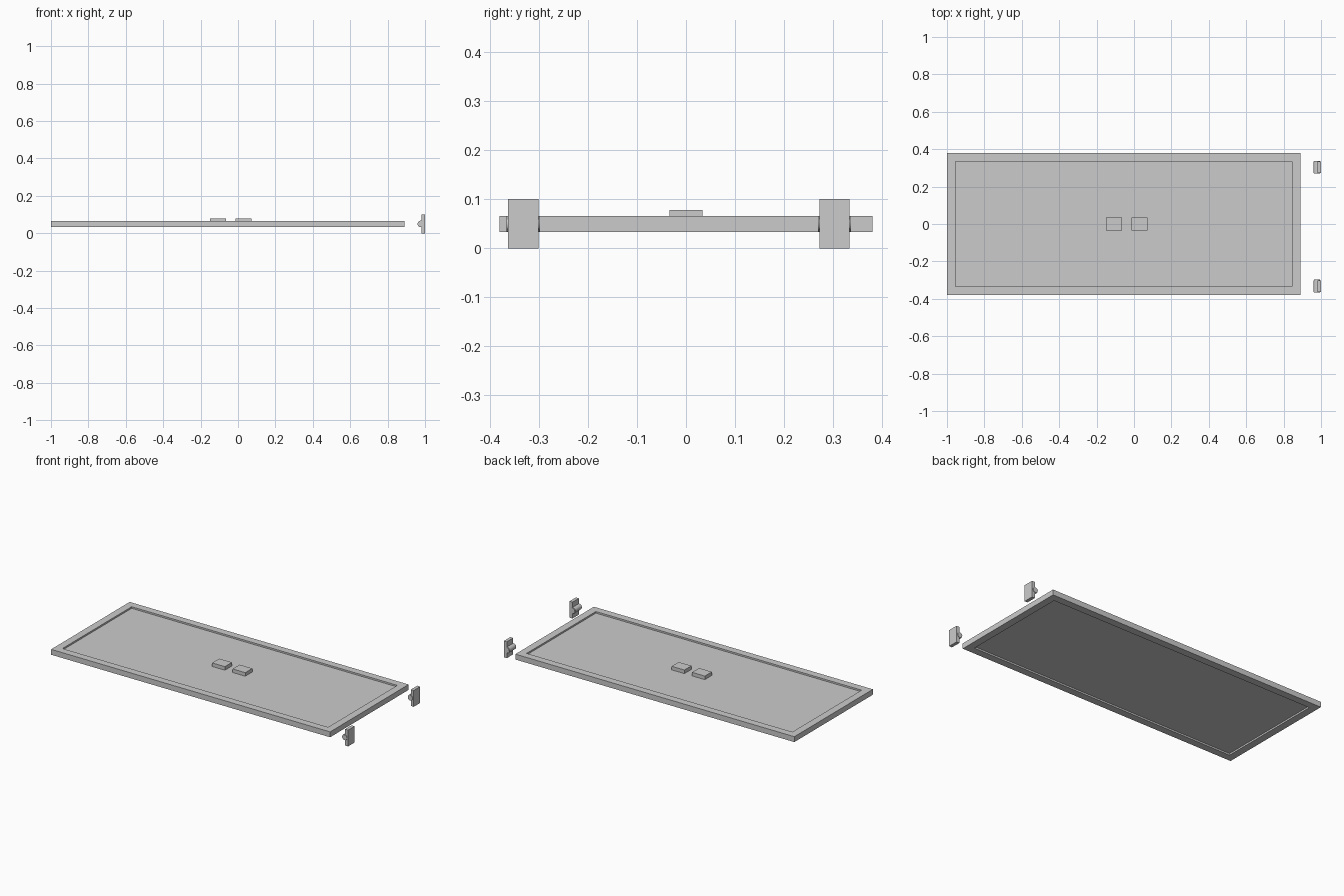
import bpy, bmesh, math

if "Cube" in bpy.data.objects:
    bpy.data.objects.remove(bpy.data.objects["Cube"])


def finish(name, bm, smooth=False):
    bmesh.ops.recalc_face_normals(bm, faces=bm.faces)
    mesh = bpy.data.meshes.new(name)
    bm.to_mesh(mesh)
    bm.free()
    ob = bpy.data.objects.new(name, mesh)
    bpy.context.collection.objects.link(ob)
    if smooth:
        bpy.ops.object.select_all(action='DESELECT')
        ob.select_set(True)
        bpy.context.view_layer.objects.active = ob
        bpy.ops.object.shade_smooth_by_angle(angle=math.radians(35))
    return ob


def box(name, x0, x1, y0, y1, z0, z1):
    bm = bmesh.new()
    bmesh.ops.create_cube(bm, size=1)
    for v in bm.verts:
        v.co.x = x0 + (v.co.x + 0.5) * (x1 - x0)
        v.co.y = y0 + (v.co.y + 0.5) * (y1 - y0)
        v.co.z = z0 + (v.co.z + 0.5) * (z1 - z0)
    return finish(name, bm)


def barrel(name, x, y0, y1, z, r):
    bm = bmesh.new()
    bmesh.ops.create_cone(bm, cap_ends=True, segments=20, radius1=r, radius2=r, depth=y1 - y0)
    for v in bm.verts:
        a, b, c = v.co
        v.co = (x + a, (y0 + y1) / 2 + c, z + b)
    return finish(name, bm, True)


# Rectangular frame around the panel
X0, X1, Y, Z0, Z1, W = -1.0, 0.89, 0.38, 0.033, 0.066, 0.045
bm = bmesh.new()
rings = []
for inset, z in ((0, Z0), (0, Z1), (W, Z1), (W, Z0)):
    a, b, c = X0 + inset, X1 - inset, Y - inset
    rings.append([bm.verts.new(p) for p in ((a, -c, z), (b, -c, z), (b, c, z), (a, c, z))])
for i in range(4):
    lo, hi = rings[i], rings[(i + 1) % 4]
    for j in range(4):
        k = (j + 1) % 4
        bm.faces.new((lo[j], lo[k], hi[k], hi[j]))
finish("door_frame", bm)

# Recessed panel filling the frame
box("door_panel", X0 + W, X1 - W, -Y + W, Y - W, 0.043, 0.056)

# Two raised blocks in the middle of the panel
for i, x in enumerate((-0.151, -0.013)):
    box(f"panel_block_{i + 1}", x, x + 0.086, -0.034, 0.034, 0.056, 0.078)

# Two detached hinges: mounting plate, knuckle and end caps
for i, y in enumerate((-0.332, 0.303)):
    box(f"hinge_plate_{i + 1}", 0.98, 1.0, y - 0.031, y + 0.031, 0.0, 0.1)
    barrel(f"hinge_barrel_{i + 1}", 0.978, y - 0.031, y + 0.031, 0.05, 0.018)
    barrel(f"hinge_pin_{i + 1}", 0.978, y - 0.034, y + 0.034, 0.05, 0.016)
